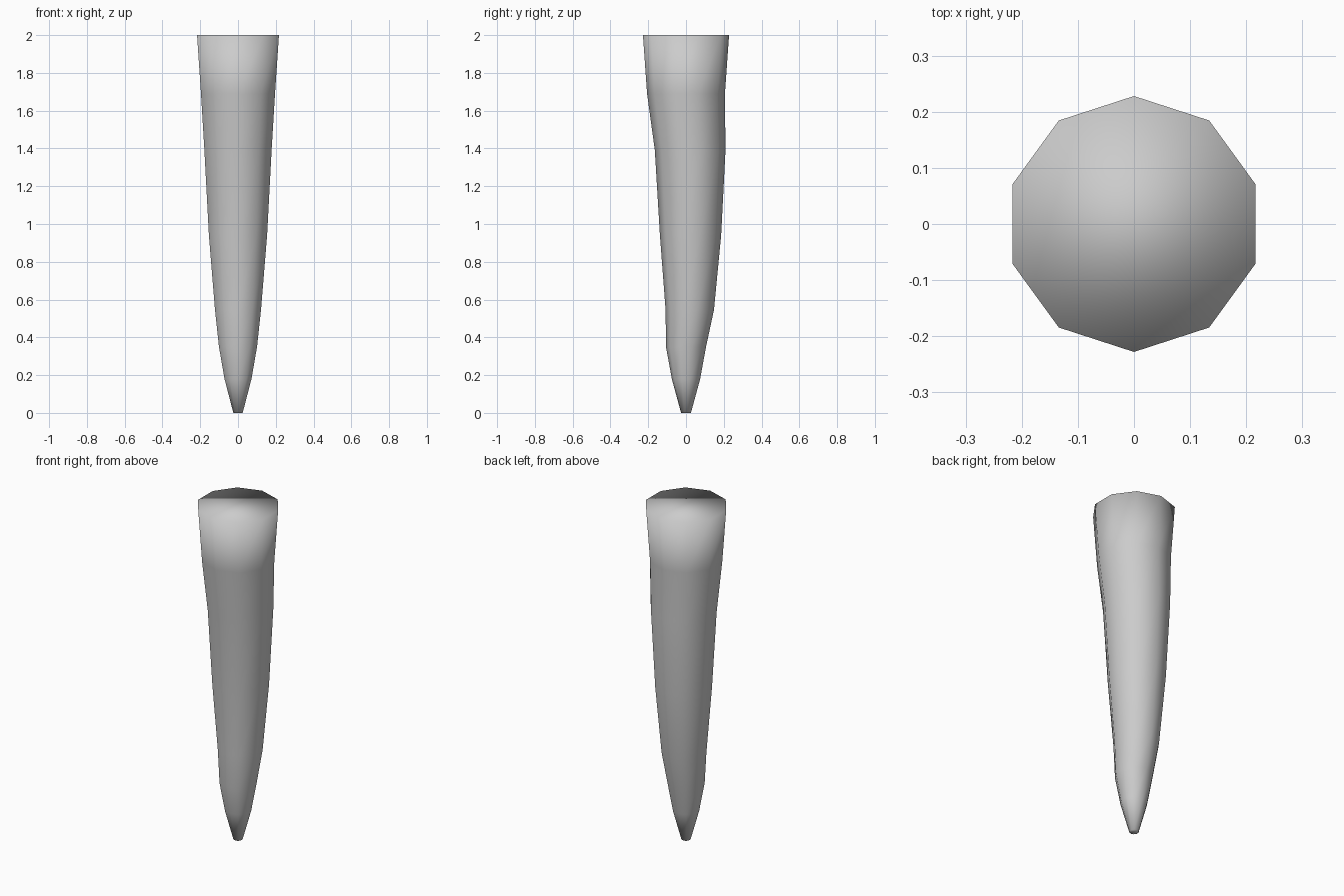
import bpy, bmesh
from math import sin, cos, pi

if "Cube" in bpy.data.objects:
    bpy.data.objects.remove(bpy.data.objects["Cube"])

SIDES = 10
# rings of the tapered spike: height, radius, y offset of the slight bend
RINGS = [
    (0.00, 0.026, 0.0), (0.18, 0.075, 0.0), (0.35, 0.106, 0.0),
    (0.545, 0.128, 0.02), (0.94, 0.162, 0.024), (1.39, 0.187, 0.022),
    (1.69, 0.206, 0.0), (2.00, 0.228, 0.0),
]

bm = bmesh.new()
loops = []
for z, r, dy in RINGS:
    loops.append([bm.verts.new((r * cos(pi / 2 + 2 * pi * i / SIDES),
                                dy + r * sin(pi / 2 + 2 * pi * i / SIDES), z))
                  for i in range(SIDES)])

# side walls
for low, high in zip(loops, loops[1:]):
    for i in range(SIDES):
        j = (i + 1) % SIDES
        bm.faces.new((low[i], low[j], high[j], high[i]))

# end caps
bm.faces.new(loops[0][::-1])
bm.faces.new(loops[-1])

# the whole surface, caps included, is smooth shaded
for f in bm.faces:
    f.smooth = True
mesh = bpy.data.meshes.new("tapered_spike")
bm.to_mesh(mesh)
bm.free()
bpy.context.collection.objects.link(bpy.data.objects.new("tapered_spike", mesh))
